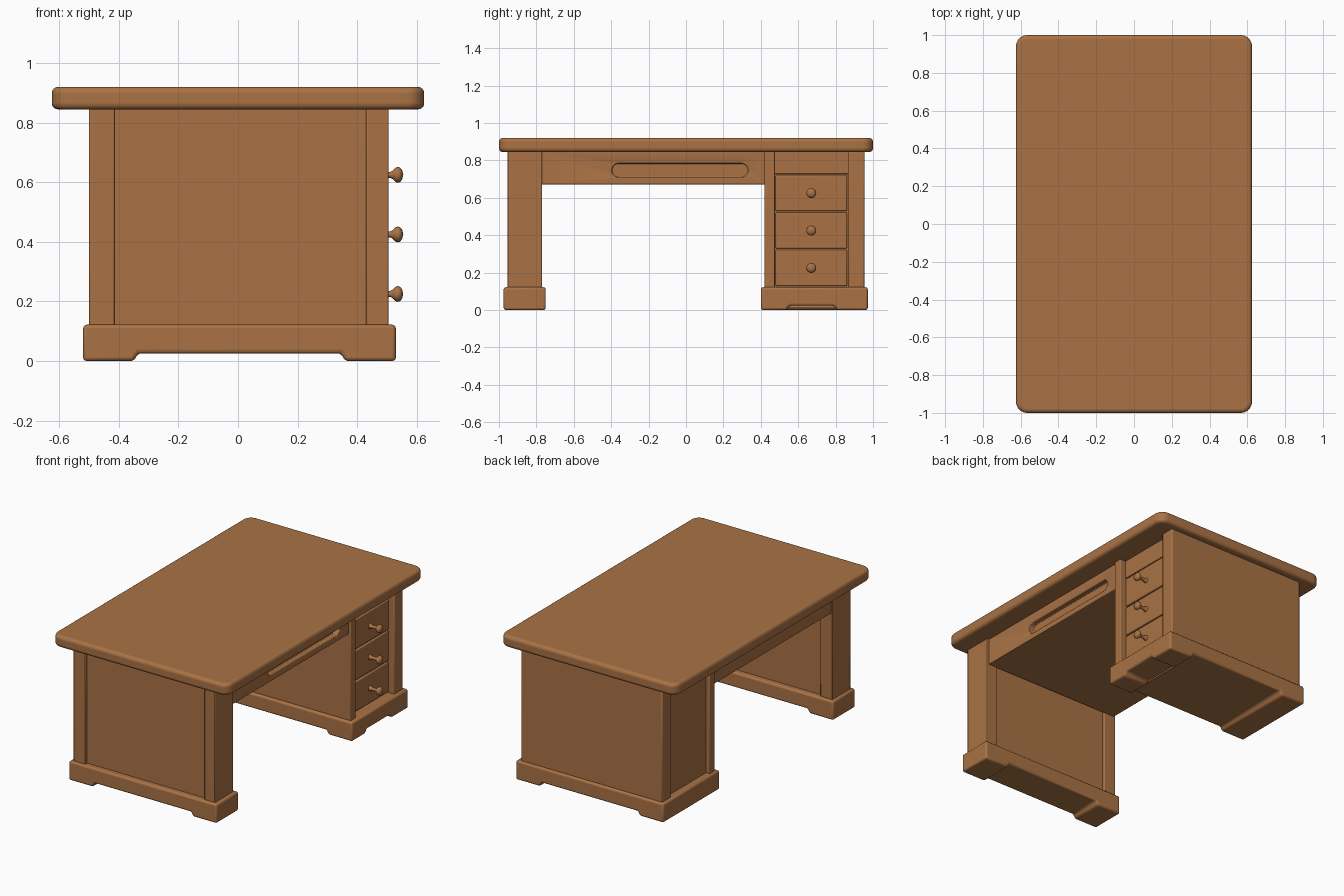
import bpy, bmesh, math
from mathutils import Matrix

if "Cube" in bpy.data.objects:
    bpy.data.objects.remove(bpy.data.objects["Cube"])

wood = bpy.data.materials.new("warm brown wood")
wood.diffuse_color = (0.40, 0.17, 0.06, 1)
wood.use_nodes = True
wood.node_tree.nodes["Principled BSDF"].inputs["Base Color"].default_value = wood.diffuse_color


def finish(name, bm, bevel=0.0, seg=2, cutter=None):
    bmesh.ops.recalc_face_normals(bm, faces=bm.faces)
    me = bpy.data.meshes.new(name)
    bm.to_mesh(me)
    bm.free()
    ob = bpy.data.objects.new(name, me)
    bpy.context.collection.objects.link(ob)
    me.materials.append(wood)
    if cutter:
        cutter.hide_render = True
        cutter.hide_viewport = True
        b = ob.modifiers.new("cut", 'BOOLEAN')
        b.object = cutter
        b.solver = 'EXACT'
    if bevel:
        m = ob.modifiers.new("soft edges", 'BEVEL')
        m.width = bevel
        m.segments = seg
        m.limit_method = 'ANGLE'
        m.angle_limit = math.radians(40)
    bpy.ops.object.select_all(action='DESELECT')
    bpy.context.view_layer.objects.active = ob
    ob.select_set(True)
    bpy.ops.object.shade_smooth_by_angle(angle=math.radians(40))
    return ob


def box(name, x, y, z, bevel=0.004, cutter=None):
    bm = bmesh.new()
    bmesh.ops.create_cube(bm, size=1)
    for v in bm.verts:
        v.co = [(r[0] + r[1]) / 2 + c * (r[1] - r[0])
                for r, c in zip((x, y, z), v.co)]
    return finish(name, bm, bevel, 2, cutter)


def prism(name, pts, vec, bevel=0.0, seg=2, cutter=None):
    bm = bmesh.new()
    f = bm.faces.new([bm.verts.new(p) for p in pts])
    r = bmesh.ops.extrude_face_region(bm, geom=[f])
    bmesh.ops.translate(bm, vec=vec,
                        verts=[g for g in r['geom'] if isinstance(g, bmesh.types.BMVert)])
    return finish(name, bm, bevel, seg, cutter)


def arc(cx, cy, r, a0, a1, n):
    return [(cx + r * math.cos(math.radians(a0 + (a1 - a0) * i / n)),
             cy + r * math.sin(math.radians(a0 + (a1 - a0) * i / n))) for i in range(n + 1)]


# Table top with rounded corners
outline = []
for k, (sx, sy) in enumerate(((1, 1), (-1, 1), (-1, -1), (1, -1))):
    outline += arc(sx * 0.565, sy * 0.94, 0.06, 90 * k, 90 * k + 90, 8)
prism("table_top", [(x, y, 0.845) for x, y in outline], (0, 0, 0.075), 0.02, 4)

# Plinths with a notch between the feet
notch = [(-0.52, 0), (-0.35, 0), (-0.335, 0.026), (0.345, 0.026), (0.36, 0),
         (0.53, 0), (0.53, 0.122), (-0.52, 0.122)]
front_notch = prism("plinth_notch_cutter",
                    [(0.3, y, z) for y, z in ((0.53, -0.01), (0.555, 0.024),
                                              (0.79, 0.024), (0.815, -0.01))], (0.4, 0, 0))
for name, y0, y1, cut in (("left_plinth", -0.975, -0.75, None),
                          ("drawer_plinth", 0.40, 0.972, front_notch)):
    prism(name, [(x, y0, z) for x, z in notch], (0, y1 - y0, 0), 0.012, 3, cut)

# Left pedestal: two posts and a recessed panel
zr = (0.115, 0.85)
box("left_front_post", (0.43, 0.505), (-0.955, -0.77), zr)
box("left_rear_post", (-0.50, -0.415), (-0.955, -0.77), zr)
box("left_panel", (-0.45, 0.46), (-0.937, -0.788), zr, 0)

# Drawer pedestal: carcass with posts at the corners
box("drawer_carcass", (-0.475, 0.455), (0.425, 0.95), zr, 0)
box("drawer_outer_side", (-0.50, 0.505), (0.865, 0.955), zr, 0.008)
box("drawer_inner_side", (-0.50, 0.505), (0.42, 0.475), zr)
box("drawer_top_rail", (0.44, 0.465), (0.47, 0.87), (0.727, 0.85))

# Drawers with turned knobs
knob = [(0.0, 0.018), (0.006, 0.016), (0.02, 0.010), (0.045, 0.010), (0.053, 0.014),
        (0.063, 0.024), (0.070, 0.0265), (0.078, 0.0245), (0.085, 0.016), (0.089, 0.0)]
for i in range(3):
    zc = 0.225 + 0.2 * i
    box(f"drawer_{i + 1}", (0.44, 0.468), (0.479, 0.862), (zc - 0.096, zc + 0.096), 0.006)
    bm = bmesh.new()
    vs = [bm.verts.new((a, r, 0)) for a, r in knob]
    es = [bm.edges.new(p) for p in zip(vs, vs[1:])]
    bmesh.ops.spin(bm, geom=vs + es, cent=(0, 0, 0), axis=(1, 0, 0),
                   angle=math.tau, steps=20, use_merge=True)
    bmesh.ops.remove_doubles(bm, verts=bm.verts, dist=0.0002)
    bmesh.ops.transform(bm, matrix=Matrix.Translation((0.466, 0.67, zc)), verts=bm.verts)
    finish(f"knob_{i + 1}", bm)

# Centre drawer with a rounded finger slot
slot = arc(0.295, 0.747, 0.037, -90, 90, 10) + arc(-0.36, 0.747, 0.037, 90, 270, 10)
slot_cutter = prism("slot_cutter", [(0.455, y, z) for y, z in slot], (0.1, 0, 0))
box("centre_drawer", (-0.49, 0.49), (-0.775, 0.425), (0.672, 0.85), 0.004, slot_cutter)
